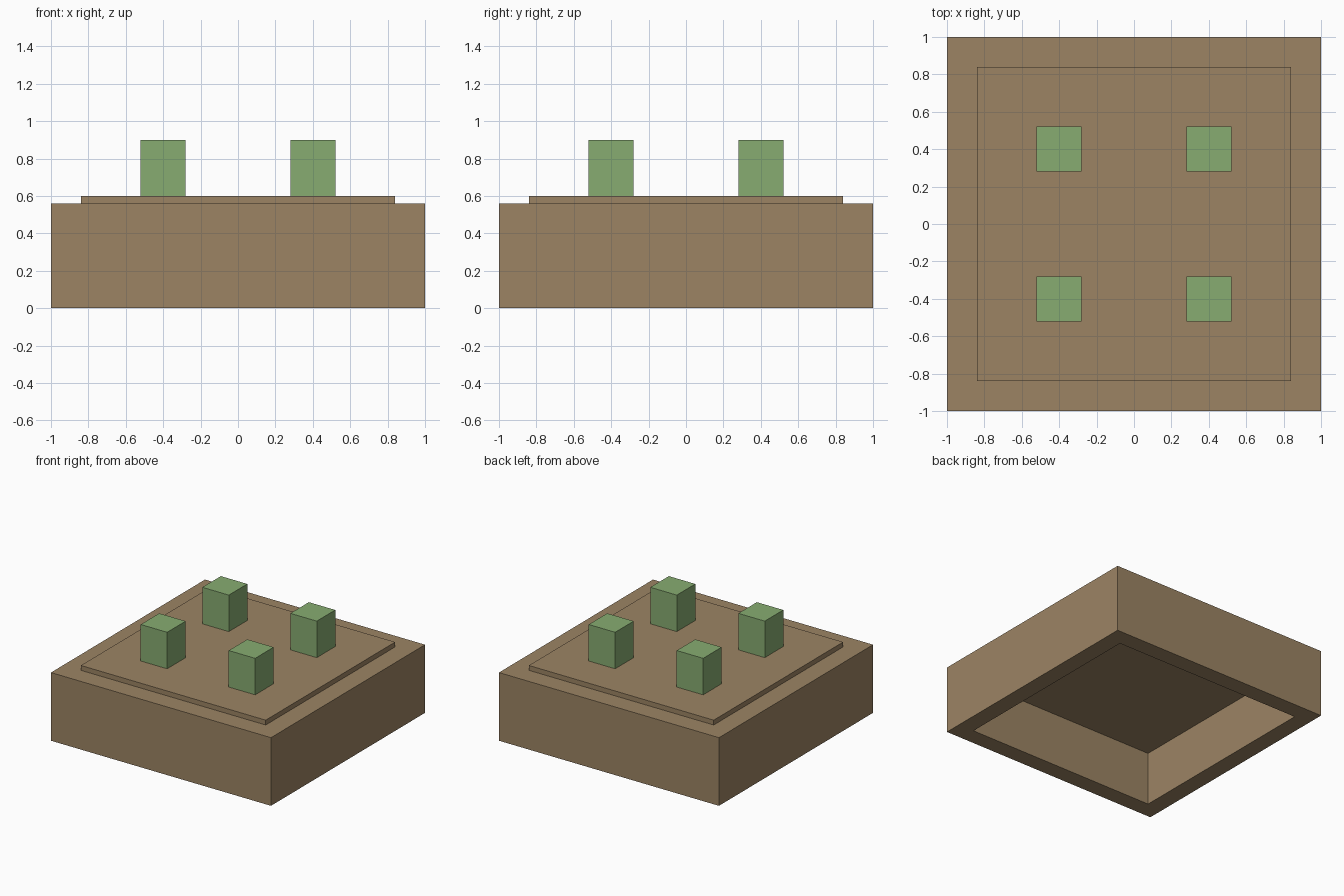
import bpy, bmesh
from mathutils import Matrix

if "Cube" in bpy.data.objects:
    bpy.data.objects.remove(bpy.data.objects["Cube"])


def material(name, color):
    mat = bpy.data.materials.new(name)
    mat.diffuse_color = (*color, 1)
    mat.use_nodes = True
    mat.node_tree.nodes["Principled BSDF"].inputs["Base Color"].default_value = mat.diffuse_color
    return mat


def box(name, x, y, z0, z1, width, mat, hollow=None):
    """Square block; hollow = (wall, depth) sinks a recess into its underside."""
    bm = bmesh.new()
    bmesh.ops.create_cube(bm, size=1, matrix=Matrix.Translation((x, y, (z0 + z1) / 2))
                          @ Matrix.Diagonal((width, width, z1 - z0, 1)))
    if hollow:
        wall, depth = hollow
        bm.normal_update()
        bottom = min(bm.faces, key=lambda f: f.calc_center_median().z)
        bmesh.ops.inset_region(bm, faces=[bottom], thickness=wall)
        new = bmesh.ops.extrude_discrete_faces(bm, faces=[bottom])["faces"]
        bmesh.ops.translate(bm, verts=new[0].verts, vec=(0, 0, depth))
        bmesh.ops.recalc_face_normals(bm, faces=bm.faces)
    mesh = bpy.data.meshes.new(name)
    bm.to_mesh(mesh)
    bm.free()
    mesh.materials.append(mat)
    obj = bpy.data.objects.new(name, mesh)
    bpy.context.collection.objects.link(obj)
    return obj


brown = material("earth brown", (0.332, 0.231, 0.127))
green = material("leaf green", (0.242, 0.413, 0.165))

# Base block, open from below
box("base", 0, 0, 0, 0.56, 2, brown, hollow=(0.2, 0.44))

# Thin raised plate on top
box("top_plate", 0, 0, 0.56, 0.6, 1.68, brown)

# Four upright pegs
for side, x in (("left", -0.4), ("right", 0.4)):
    for end, y in (("front", -0.4), ("back", 0.4)):
        box(f"{end}_{side}_peg", x, y, 0.6, 0.9, 0.24, green)
